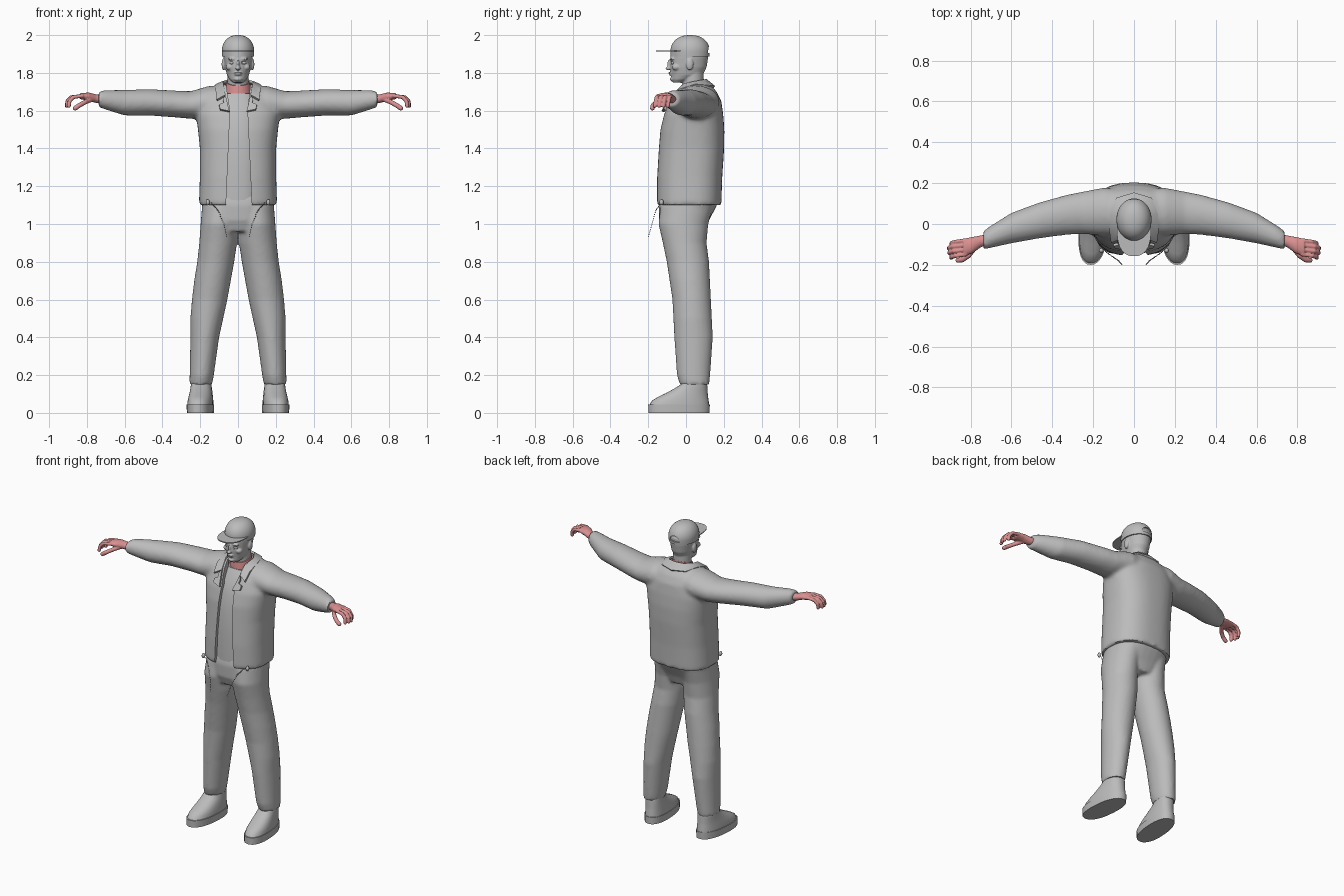
import bpy, bmesh, math
from mathutils import Vector

cube = bpy.data.objects.get("Cube")
if cube:
    bpy.data.objects.remove(cube, do_unlink=True)


def material(name, rgb):
    m = bpy.data.materials.new(name)
    m.use_nodes = True
    m.diffuse_color = (*rgb, 1)
    m.node_tree.nodes["Principled BSDF"].inputs["Base Color"].default_value = (*rgb, 1)
    return m


GREY = material("plain_grey", (0.5, 0.5, 0.5))
PINK = material("skin_pink", (0.7, 0.28, 0.28))


def loft(bm, sections, axis="z", n=32, power=2.0):
    """Closed tube; each section is (position, centre1, centre2, radius1, radius2)."""
    rings = []
    for p, c1, c2, r1, r2 in sections:
        ring = []
        for i in range(n):
            a = 2 * math.pi * i / n
            c, s = math.cos(a), math.sin(a)
            u = c1 + r1 * math.copysign(abs(c) ** (2 / power), c)
            v = c2 + r2 * math.copysign(abs(s) ** (2 / power), s)
            ring.append(bm.verts.new((p, u, v) if axis == "x" else (u, v, p)))
        rings.append(ring)
    for a, b in zip(rings, rings[1:]):
        for i in range(n):
            j = (i + 1) % n
            bm.faces.new((a[i], a[j], b[j], b[i]))
    bm.faces.new(rings[0][::-1])
    bm.faces.new(rings[-1])


def blob(bm, loc, size):
    ret = bmesh.ops.create_icosphere(bm, subdivisions=2, radius=1)
    for v in ret["verts"]:
        v.co = Vector(v.co[i] * size[i] + loc[i] for i in range(3))


def finger(bm, points, r):
    pts = [Vector(p) for p in points]
    for a, b in zip(pts, pts[1:]):
        for k in range(8):
            blob(bm, a.lerp(b, k / 7), (r, r, r))


def prism(bm, outline, y0, y1):
    front = [bm.verts.new((x, y0, z)) for x, z in outline]
    back = [bm.verts.new((x, y1, z)) for x, z in outline]
    bm.faces.new(front)
    bm.faces.new(back[::-1])
    for i in range(len(front)):
        j = (i + 1) % len(front)
        bm.faces.new((front[i], back[i], back[j], front[j]))


def mirror(bm):
    ret = bmesh.ops.duplicate(bm, geom=bm.verts[:] + bm.edges[:] + bm.faces[:])
    for g in ret["geom"]:
        if isinstance(g, bmesh.types.BMVert):
            g.co.x = -g.co.x


def make(name, bm, mat=None, voxel=0, smooth=0, cutters=(), solid=0):
    """Turn the bmesh into an object, run its modifiers and shade it."""
    bmesh.ops.recalc_face_normals(bm, faces=bm.faces[:])
    me = bpy.data.meshes.new(name)
    bm.to_mesh(me)
    bm.free()
    ob = bpy.data.objects.new(name, me)
    bpy.context.collection.objects.link(ob)
    if mat is None:
        ob.hide_render = True
        return ob
    if solid:
        m = ob.modifiers.new("thickness", "SOLIDIFY")
        m.thickness, m.offset = solid, 0
    if voxel:
        m = ob.modifiers.new("blend", "REMESH")
        m.mode, m.voxel_size = "VOXEL", voxel
    if smooth:
        m = ob.modifiers.new("soften", "SMOOTH")
        m.factor, m.iterations = 0.5, smooth
    for c in cutters:
        m = ob.modifiers.new("cut", "BOOLEAN")
        m.operation, m.object = "DIFFERENCE", c
    dg = bpy.context.evaluated_depsgraph_get()
    baked = bpy.data.meshes.new_from_object(ob.evaluated_get(dg))
    ob.modifiers.clear()
    ob.data = baked
    baked.materials.clear()
    baked.materials.append(mat)
    for c in cutters:
        bpy.data.objects.remove(c, do_unlink=True)
    bpy.ops.object.select_all(action="DESELECT")
    ob.select_set(True)
    bpy.context.view_layer.objects.active = ob
    bpy.ops.object.shade_smooth_by_angle(angle=math.radians(40))
    return ob


# Trousers: two legs blended into the hips
bm = bmesh.new()
loft(bm, [(.15, .197, .045, .06, .078), (.2, .192, .04, .064, .088), (.4, .176, .04, .076, .102),
          (.5, .165, .035, .087, .102), (.6, .15, .03, .094, .102), (.7, .135, .02, .097, .107),
          (.8, .118, .01, .098, .112), (.9, .105, -.007, .1, .116), (1.0, .1, -.014, .098, .132),
          (1.1, .09, .005, .1, .14)])
mirror(bm)
loft(bm, [(.96, 0, -.01, .12, .11), (1.02, 0, -.01, .18, .132),
          (1.1, 0, .01, .19, .155), (1.15, 0, .01, .185, .145)], power=2.4)
make("trousers", bm, GREY, voxel=.01, smooth=4)

# Shoes: sole and upper, toes turned slightly out
for name, sections in (
        ("soles", [(0, .196, -.037, .07, .162), (.045, .196, -.037, .071, .163)]),
        ("shoe_uppers", [(.045, .196, -.035, .067, .157), (.065, .196, -.03, .066, .15),
                         (.085, .196, -.015, .063, .132), (.105, .196, .005, .06, .11),
                         (.13, .197, .027, .056, .087), (.15, .198, .042, .054, .07),
                         (.2, .198, .045, .05, .062)])):
    bm = bmesh.new()
    loft(bm, sections, power=2.3)
    for v in bm.verts:
        v.co.x -= .08 * v.co.y
    mirror(bm)
    make(name, bm, GREY)

# Jacket: sleeves blended into the body, then opened at the front and neck
opening = bmesh.new()
prism(opening, [(-.068, 1.0), (.078, 1.0), (.05, 1.6), (.072, 1.8), (-.072, 1.8), (-.042, 1.6)], -.3, .02)
opening = make("opening_cutter", opening)
neck_hole = bmesh.new()
loft(neck_hole, [(1.685, 0, .035, .08, .075), (1.8, 0, .035, .08, .075)])
neck_hole = make("neck_cutter", neck_hole)
bm = bmesh.new()
loft(bm, [(.05, .06, 1.645, .11, .085), (.15, .06, 1.645, .118, .087), (.25, .055, 1.63, .104, .073),
          (.33, .045, 1.635, .098, .071), (.466, .017, 1.644, .088, .07), (.6, -.02, 1.642, .075, .068),
          (.7, -.062, 1.657, .055, .052), (.738, -.08, 1.66, .046, .042)], axis="x")
mirror(bm)
loft(bm, [(1.1, 0, .015, .207, .172), (1.25, 0, .018, .202, .174), (1.4, 0, .028, .202, .174),
          (1.5, 0, .033, .212, .17), (1.58, 0, .04, .222, .157), (1.65, 0, .05, .2, .137),
          (1.7, 0, .053, .17, .11), (1.738, 0, .053, .11, .075)], n=48, power=2.5)
make("jacket", bm, GREY, voxel=.011, smooth=7, cutters=[opening, neck_hole])

# Shirt seen through the open jacket
bm = bmesh.new()
loft(bm, [(1.11, 0, 0, .13, .14), (1.3, 0, 0, .13, .138), (1.45, 0, .01, .13, .134),
          (1.55, 0, .02, .13, .125), (1.63, 0, .03, .12, .105), (1.69, 0, .035, .085, .067)], power=2.5)
make("shirt", bm, GREY)

# Collar strip around the neck and the two lapels below its notch
bm = bmesh.new()
inner = [(0, .105, 1.762), (.05, .095, 1.76), (.078, .045, 1.75), (.075, -.01, 1.738), (.066, -.07, 1.68)]
outer = [(0, .15, 1.725), (.085, .125, 1.728), (.115, .05, 1.735), (.118, -.043, 1.705), (.112, -.088, 1.655)]
strip = [(bm.verts.new(a), bm.verts.new(b)) for a, b in zip(inner, outer)]
for (a, b), (c, d) in zip(strip, strip[1:]):
    bm.faces.new((a, b, d, c))
lapel = [(.066, -.07, 1.68), (.08, -.088, 1.658), (.075, -.098, 1.64),
         (.1, -.102, 1.63), (.095, -.112, 1.605), (.046, -.124, 1.595)]
bm.faces.new([bm.verts.new(p) for p in lapel])
mirror(bm)
bmesh.ops.remove_doubles(bm, verts=bm.verts[:], dist=.0005)
make("collar", bm, GREY, solid=.014)

# Hem cords and their toggles
bm = bmesh.new()
finger(bm, [(.14, -.135, 1.11), (.105, -.16, 1.07), (.075, -.18, 1.0), (.06, -.198, .935)], .003)
blob(bm, (.16, -.13, 1.115), (.011, .012, .016))
mirror(bm)
make("hem_cords", bm, GREY)

# Hands: palm, four curled fingers and a thumb
bm = bmesh.new()
loft(bm, [(.715, -.075, 1.66, .027, .023), (.75, -.085, 1.663, .029, .023),
          (.79, -.103, 1.674, .04, .022), (.835, -.115, 1.677, .043, .016)], axis="x", n=20)
for k in range(4):
    y = -.08 - .023 * k
    reach = (.0, .012, .01, .0)[k]
    finger(bm, [(.825, y, 1.678), (.872 + reach, y - .007, 1.672),
                (.892 + reach, y - .012, 1.65), (.895 + reach, y - .016, 1.625)], .0105)
finger(bm, [(.77, -.105, 1.66), (.81, -.155, 1.645), (.84, -.175, 1.628), (.862, -.178, 1.613)], .013)
mirror(bm)
make("hands", bm, PINK, voxel=.004, smooth=2)

# Neck base, its rim rising toward the back
bm = bmesh.new()
loft(bm, [(1.65, 0, .035, .07, .067), (1.715, 0, .035, .068, .064), (1.75, 0, .035, .062, .06)])
for v in bm.verts:
    if v.co.z > 1.7:
        v.co.z += .3 * (v.co.y - .035)
make("neck_base", bm, PINK)

# Head: skull and neck with brow, nose, lips, chin and ears blended in
sockets = bmesh.new()
blob(sockets, (.031, -.09, 1.853), (.018, .02, .011))
mirror(sockets)
sockets = make("socket_cutter", sockets)
bm = bmesh.new()
blob(bm, (.077, .02, 1.845), (.01, .02, .032))
blob(bm, (.03, -.072, 1.874), (.025, .014, .008))
blob(bm, (.045, -.05, 1.83), (.02, .025, .018))
mirror(bm)
loft(bm, [(1.748, 0, -.042, .026, .026), (1.765, 0, -.025, .045, .052), (1.79, 0, .005, .059, .084),
          (1.83, 0, .012, .069, .097), (1.88, 0, .017, .076, .1), (1.92, 0, .018, .078, .1),
          (1.955, 0, .02, .065, .08)], power=2.1)
loft(bm, [(1.69, 0, .037, .055, .055), (1.8, 0, .037, .056, .056)])
for loc, size in (((0, -.09, 1.845), (.008, .01, .026)), ((0, -.094, 1.824), (.014, .015, .01)),
                  ((0, -.083, 1.8), (.022, .011, .005)), ((0, -.08, 1.79), (.019, .01, .005)),
                  ((0, -.068, 1.767), (.023, .019, .013))):
    blob(bm, loc, size)
make("head", bm, GREY, voxel=.0045, smooth=2, cutters=[sockets])
bm = bmesh.new()
blob(bm, (.031, -.068, 1.853), (.014, .012, .009))
mirror(bm)
make("eyes", bm, GREY)

# Cap: dome with an arched gap above the back strap, and a flat brim
gap = bmesh.new()
prism(gap, [(.036 * math.cos(math.pi * k / 12), 1.905 + .036 * math.sin(math.pi * k / 12))
            for k in range(13)], .112, .2)
gap = make("gap_cutter", gap)
bm = bmesh.new()
dome = [(1.888, 0, .022, .084, .102)]
for k in range(12):
    a = math.radians(88 * k / 11)
    r = math.cos(a) ** .85
    dome.append((1.915 + .085 * math.sin(a), 0, .022, .086 * r, .104 * r))
loft(bm, dome, n=40)
make("cap", bm, GREY, cutters=[gap])
bm = bmesh.new()
loft(bm, [(1.912, 0, -.03, .083, .128), (1.918, 0, -.03, .083, .128)], n=40, power=2.4)
make("cap_brim", bm, GREY)
